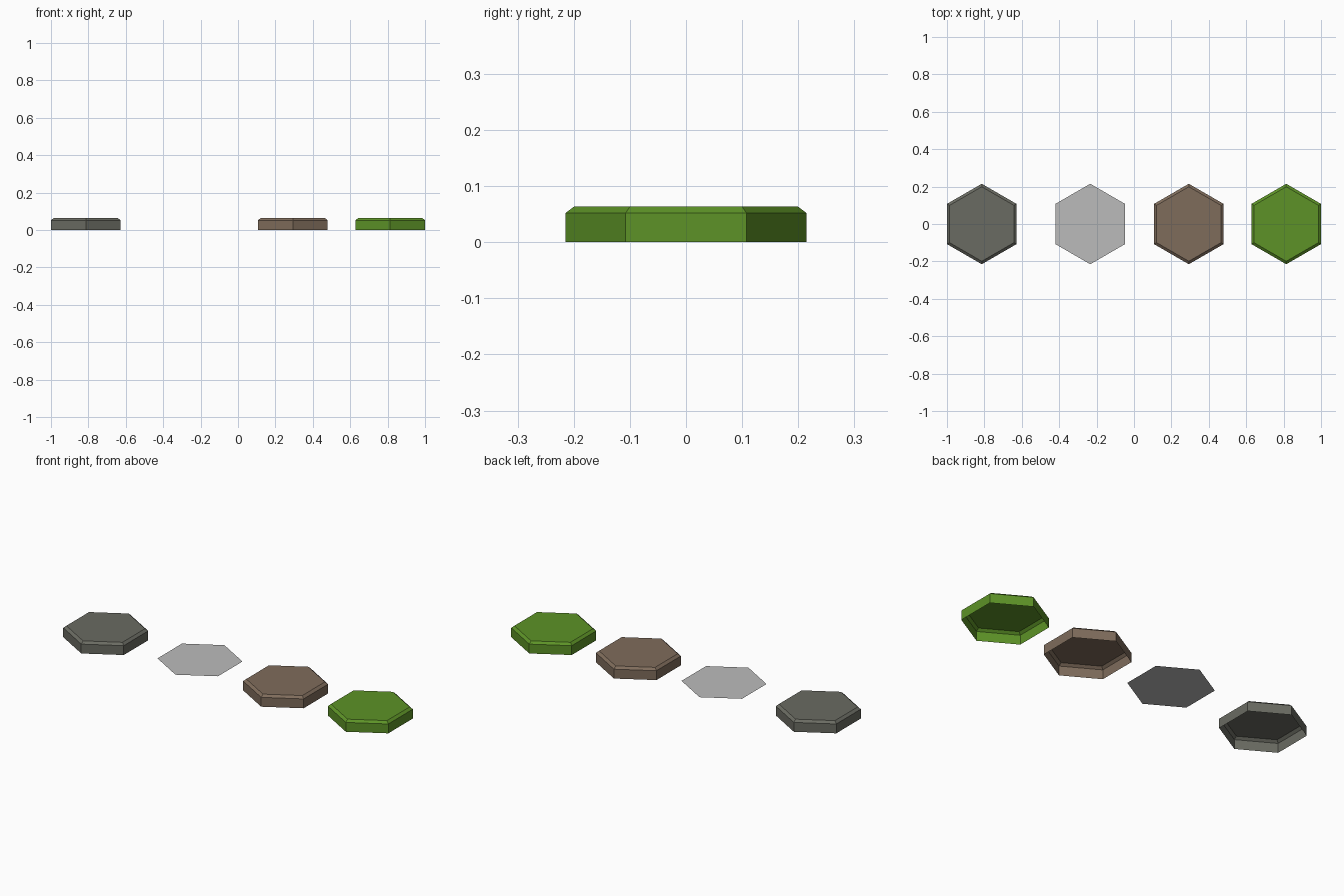
import bpy
import math

if "Cube" in bpy.data.objects:
    bpy.data.objects.remove(bpy.data.objects["Cube"])

R = 0.215           # corner radius, corners point along y
R_TOP = 0.199       # corner radius of the chamfered top


def make_material(name, rgb):
    mat = bpy.data.materials.new(name)
    mat.diffuse_color = (*rgb, 1.0)
    mat.use_nodes = True
    mat.node_tree.nodes["Principled BSDF"].inputs["Base Color"].default_value = mat.diffuse_color
    return mat


def hex_tile(name, x, rings, mat):
    """Open-bottomed hexagon shell: rings of (radius, z) closed by a top face."""
    verts = [(r * math.sin(k * math.pi / 3), -r * math.cos(k * math.pi / 3), z)
             for r, z in rings for k in range(6)]
    faces = []
    for i in range(len(rings) - 1):
        for k in range(6):
            n = (k + 1) % 6
            faces.append((i * 6 + k, i * 6 + n, i * 6 + 6 + n, i * 6 + 6 + k))
    top = (len(rings) - 1) * 6
    faces.append(tuple(range(top, top + 6)))
    mesh = bpy.data.meshes.new(name)
    mesh.from_pydata(verts, [], faces)
    mesh.materials.append(mat)
    obj = bpy.data.objects.new(name, mesh)
    obj.location.x = x
    bpy.context.collection.objects.link(obj)


# Chamfered tiles, hollow from below
shell = [(R, 0.0), (R, 0.052), (R_TOP, 0.064)]
hex_tile("stone_tile", -0.814, shell, make_material("stone grey", (0.144, 0.147, 0.122)))
hex_tile("dirt_tile", 0.293, shell, make_material("dirt brown", (0.212, 0.15, 0.105)))
hex_tile("grass_tile", 0.814, shell, make_material("grass green", (0.109, 0.29, 0.02)))

# Flat floating sheet
hex_tile("flat_tile", -0.234, [(R, 0.037)], make_material("light grey", (0.5, 0.5, 0.5)))
